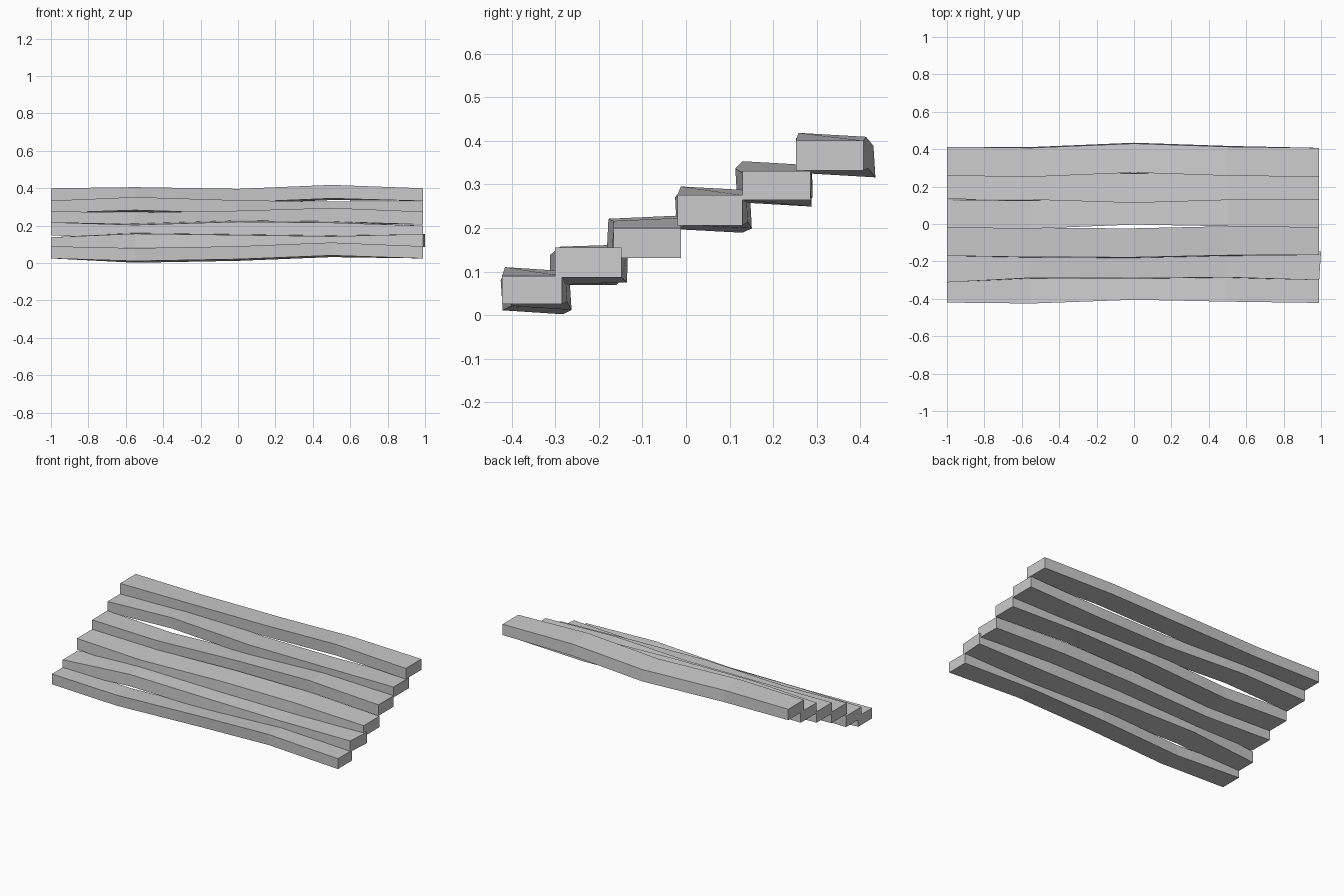
import bpy, bmesh

if "Cube" in bpy.data.objects:
    bpy.data.objects.remove(bpy.data.objects["Cube"])

# Stations along the length shared by all boards
XS = [-1.0, -0.55, 0.0, 0.5, 0.99]

# Per step: front-edge y, front-top z at each station, depth, backward tilt, height
STEPS = [
    ([-.42, -.425, -.405, -.415, -.422], [.09, .08, .09, .11, .09], .138, -.009, .069),
    ([-.312, -.288, -.29, -.285, -.30], [.138, .157, .15, .143, .155], .152, .005, .073),
    ([-.17, -.177, -.178, -.167, -.166], [.218, .204, .221, .216, .20], .155, .007, .073),
    ([-.02, -.025, -.003, -.012, -.02], [.277, .27, .28, .295, .275], .150, -.008, .073),
    ([.133, .13, .113, .128, .13], [.334, .353, .336, .328, .33], .156, -.009, .070),
    ([.258, .252, .275, .258, .252], [.40, .406, .397, .418, .40], .155, -.009, .072),
]


def warped_board(name, ys, zs, depth, tilt, height):
    bm = bmesh.new()
    rings = []
    for i, (x, y, z) in enumerate(zip(XS, ys, zs)):
        end = i in (0, len(XS) - 1)
        t = 0 if end else tilt
        h = height - .004 if end else height
        s = -t * .5  # base leans with the tilt
        section = [(y, z), (y + depth, z + t),
                   (y + depth + s, z + t - h), (y + s, z - h)]
        rings.append([bm.verts.new((x, a, b)) for a, b in section])
    for r0, r1 in zip(rings, rings[1:]):
        for k in range(4):
            n = (k + 1) % 4
            bm.faces.new((r0[k], r0[n], r1[n], r1[k]))
    bm.faces.new(rings[0])
    bm.faces.new(rings[-1])
    bmesh.ops.recalc_face_normals(bm, faces=bm.faces)
    mesh = bpy.data.meshes.new(name)
    bm.to_mesh(mesh)
    bm.free()
    obj = bpy.data.objects.new(name, mesh)
    bpy.context.collection.objects.link(obj)
    return obj


# Six overlapping stair treads
for i, (ys, zs, depth, tilt, height) in enumerate(STEPS):
    board = warped_board(f"stair_step_{i + 1}", ys, zs, depth, tilt, height)
    if i == 1:  # second tread's rear corner pokes out slightly
        for v in board.data.vertices:
            if v.co.x > .9 and v.co.y > -.2:
                v.co.x = 1.0
